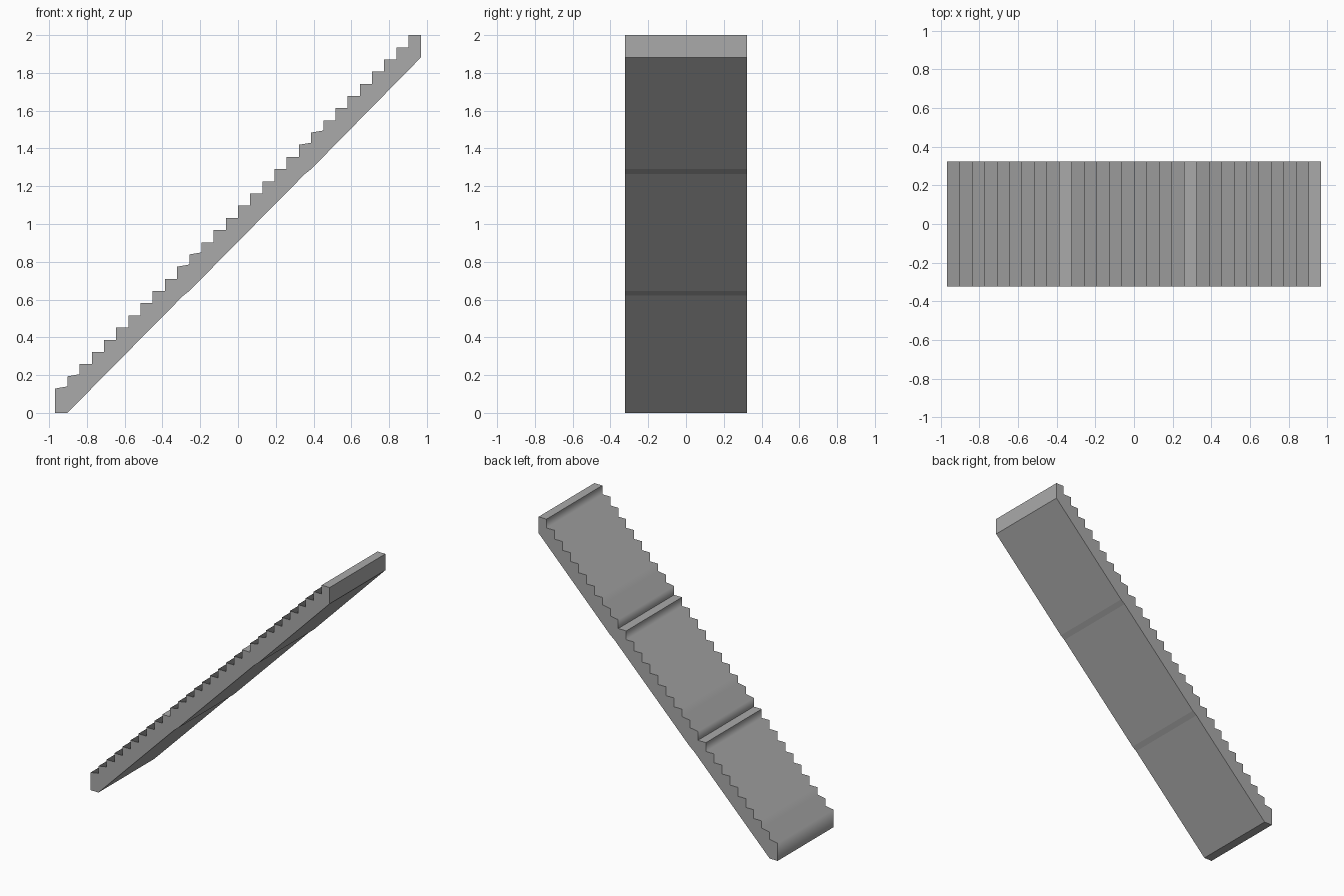
import bpy
import bmesh

cube = bpy.data.objects.get("Cube")
if cube:
    bpy.data.objects.remove(cube, do_unlink=True)

STEPS = 30            # three flights of ten
U = 2 / 31            # tread depth and riser height
X0 = -STEPS * U / 2
HALF_WIDTH = 5 * U
TILT = 0.011          # slight rise on the first two treads of a flight

grey = bpy.data.materials.new("concrete_grey")
grey.use_nodes = True
colour = (0.4, 0.4, 0.4, 1)
grey.diffuse_color = colour
grey.node_tree.nodes["Principled BSDF"].inputs["Base Color"].default_value = colour

# Stepped upper profile, from the bottom front corner to the top landing
profile = [(X0, 0)]
crisp = {0}           # profile points whose edge across the stair is sharp
for i in range(STEPS):
    x, z = X0 + i * U, (i + 2) * U
    if i % 10 == 9:
        crisp |= {len(profile), len(profile) + 1}
    profile.append((x, z))
    profile.append((x + U, z + (TILT if i % 10 < 2 else 0)))

# Sloped underside, with a small joint between flights
crisp |= {len(profile) + k for k in range(6)}
profile.append((X0 + STEPS * U, 29 * U + 0.01))
for flight in (2, 1):
    x, z = X0 + (flight * 10 + 1) * U, flight * 10 * U
    profile += [(x, z), (x - U / 2, z - 0.025)]
profile.append((X0 + U, 0))

# Sweep the profile across the width
bm = bmesh.new()
front = [bm.verts.new((x, -HALF_WIDTH, z)) for x, z in profile]
back = [bm.verts.new((x, HALF_WIDTH, z)) for x, z in profile]
bm.faces.new(front)
bm.faces.new(back[::-1])
count = len(profile)
for i in range(count):
    j = (i + 1) % count
    bm.faces.new((front[i], back[i], back[j], front[j]))
bmesh.ops.recalc_face_normals(bm, faces=bm.faces)

# Soft shading along each flight, sharp at the sides, landings and joints
for face in bm.faces:
    face.smooth = True
for i in range(count):
    j = (i + 1) % count
    bm.edges.get((front[i], back[i])).smooth = i not in crisp
    for side in (front, back):
        bm.edges.get((side[i], side[j])).smooth = False

mesh = bpy.data.meshes.new("staircase")
bm.to_mesh(mesh)
bm.free()
mesh.materials.append(grey)
staircase = bpy.data.objects.new("staircase", mesh)
bpy.context.collection.objects.link(staircase)
